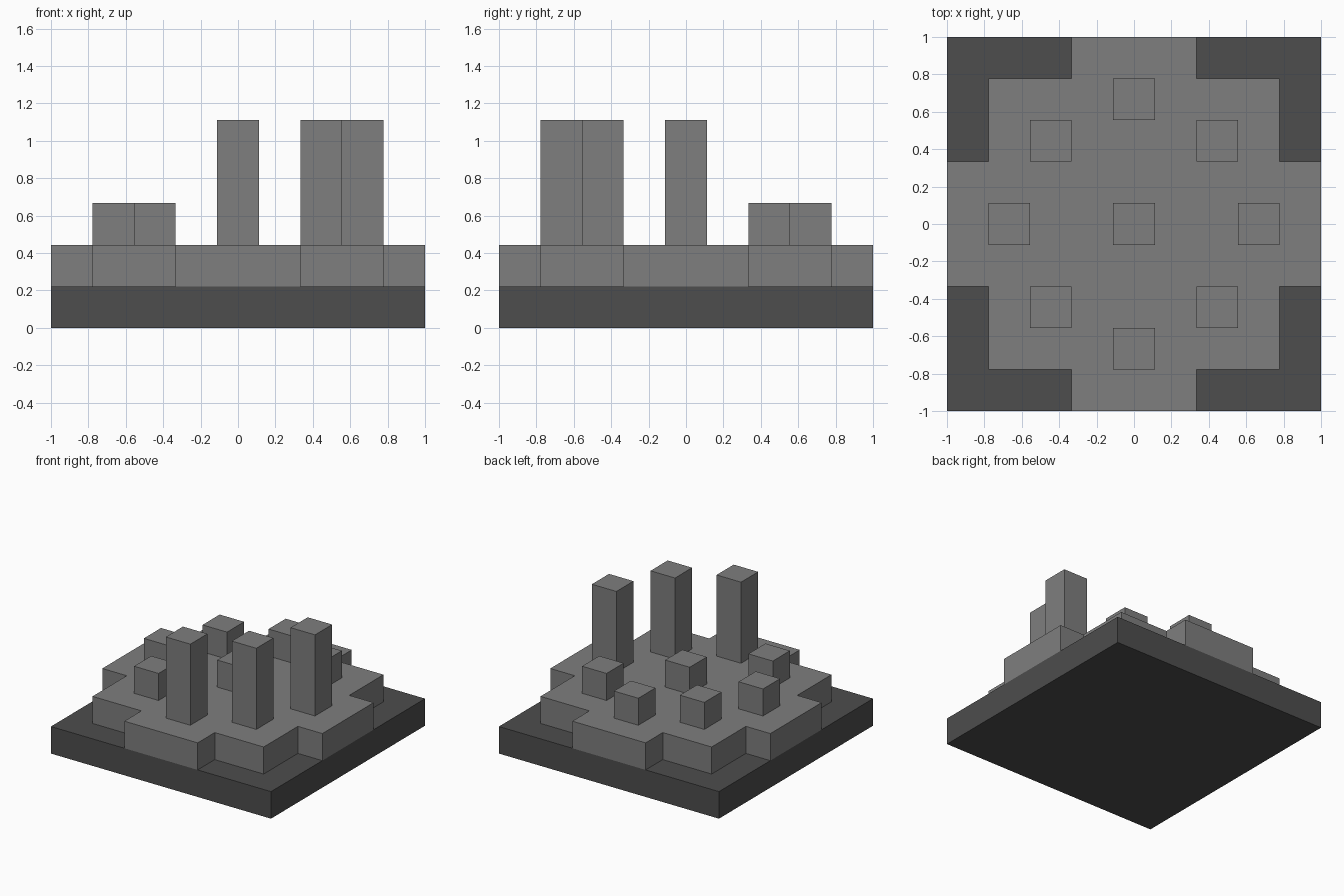
import bpy
import bmesh

if "Cube" in bpy.data.objects:
    bpy.data.objects.remove(bpy.data.objects["Cube"], do_unlink=True)

U = 2 / 9  # grid unit


def make_material(name, value):
    mat = bpy.data.materials.new(name)
    mat.use_nodes = True
    colour = (value, value, value, 1)
    mat.diffuse_color = colour
    mat.node_tree.nodes["Principled BSDF"].inputs["Base Color"].default_value = colour
    return mat


def prism(name, outline, bottom, height, mat):
    """Extrude a flat outline (in grid units) straight up."""
    bm = bmesh.new()
    face = bm.faces.new([bm.verts.new((x * U, y * U, bottom * U)) for x, y in outline])
    top = bmesh.ops.extrude_face_region(bm, geom=[face], use_keep_orig=True)["geom"]
    verts = [v for v in top if isinstance(v, bmesh.types.BMVert)]
    bmesh.ops.translate(bm, verts=verts, vec=(0, 0, height * U))
    bmesh.ops.recalc_face_normals(bm, faces=bm.faces)
    mesh = bpy.data.meshes.new(name)
    bm.to_mesh(mesh)
    bm.free()
    mesh.materials.append(mat)
    obj = bpy.data.objects.new(name, mesh)
    bpy.context.collection.objects.link(obj)
    return obj


def square(cx, cy, half):
    return [(cx + sx * half, cy + sy * half)
            for sx, sy in ((-1, -1), (1, -1), (1, 1), (-1, 1))]


dark_grey = make_material("dark grey", 0.075)
mid_grey = make_material("mid grey", 0.21)

# Square base slab
prism("base_slab", square(0, 0, 4.5), 0, 1, dark_grey)

# Stepped platform: one corner repeated by quarter turns
corner = [(4.5, 1.5), (3.5, 1.5), (3.5, 3.5), (1.5, 3.5), (1.5, 4.5)]
outline = []
for _ in range(4):
    outline += corner
    corner = [(-y, x) for x, y in corner]
prism("stepped_platform", outline, 1, 1, mid_grey)

# Ring of posts plus one in the centre; the front left three are tall
posts = [(0, 0)]
for s in (-1, 1):
    posts += [(3 * s, 0), (0, 3 * s), (2 * s, 2), (2 * s, -2)]
for x, y in posts:
    tall = x - y > 2
    name = "tall_pillar" if tall else "short_post"
    prism(name, square(x, y, 0.5), 2, 3 if tall else 1, mid_grey)
